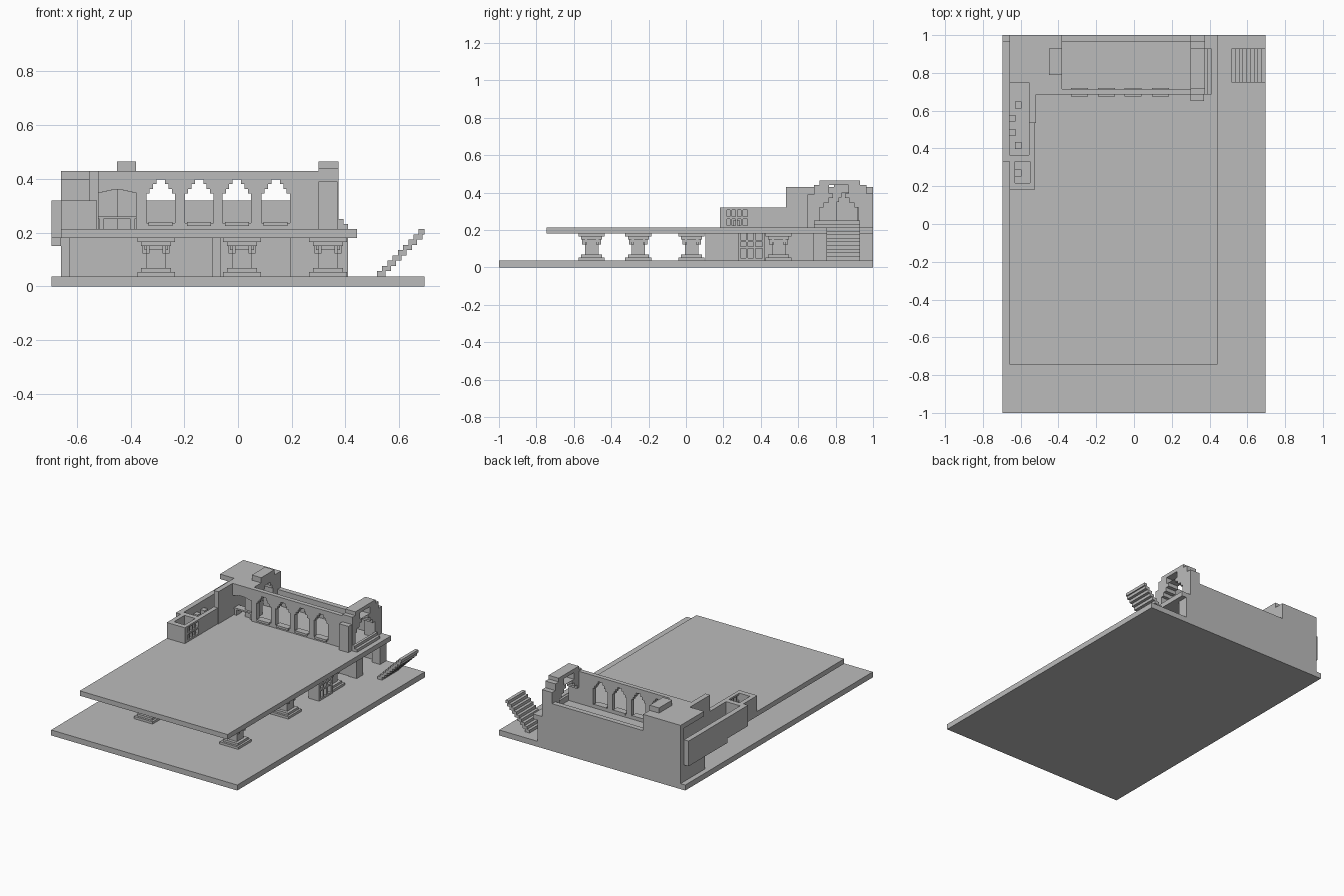
import bpy, bmesh
from mathutils import Matrix, Vector

cube = bpy.data.objects.get("Cube")
if cube:
    bpy.data.objects.remove(cube, do_unlink=True)

STONE = bpy.data.materials.new("grey_stone")
STONE.use_nodes = True
GREY = (0.5, 0.5, 0.5, 1)
STONE.diffuse_color = GREY
STONE.node_tree.nodes["Principled BSDF"].inputs["Base Color"].default_value = GREY

FLOOR, UNDER, DECK = 0.037, 0.18, 0.213   # ground top, deck underside, deck top
RAIL, WALL, CREST = 0.32, 0.43, 0.465     # parapet, upper wall and arch heights


def finish(bm, name):
    mesh = bpy.data.meshes.new(name)
    bm.to_mesh(mesh)
    bm.free()
    mesh.materials.append(STONE)
    ob = bpy.data.objects.new(name, mesh)
    bpy.context.collection.objects.link(ob)
    return ob


def boxes(name, *spans):
    """One object from boxes given as ((x0, x1), (y0, y1), (z0, z1))."""
    bm = bmesh.new()
    for span in spans:
        centre = Vector([(a + b) / 2 for a, b in span])
        size = Vector([b - a for a, b in span])
        bmesh.ops.create_cube(bm, size=1, matrix=Matrix.Translation(centre) @ Matrix.Diagonal(size.to_4d()))
    return finish(bm, name)


def stepped_wall(name, span, depth, bottom, top, openings, axis="x"):
    """Wall along an axis, with stepped arch openings (centre, half width, sill, spring, crown)."""
    spans = []

    def add(along, height):
        spans.append((along, depth, height) if axis == "x" else (depth, along, height))

    start = span[0]
    for mid, half, sill, spring, crown in openings:
        add((start, mid - half), (bottom, top))
        add((mid - half, mid + half), (crown, top))
        if sill > bottom:
            add((mid - half, mid + half), (bottom, sill))
        # corbelled steps closing the arch on both sides
        rise = (crown - spring) / 3
        for i in range(3):
            inner = half * (0.78 - 0.24 * i)
            level = (spring + i * rise, spring + (i + 1) * rise)
            add((mid - half, mid - inner), level)
            add((mid + inner, mid + half), level)
        start = mid + half
    add((start, span[1]), (bottom, top))
    return boxes(name, *spans)


# Ground slab and raised deck
boxes("ground_slab", ((-0.695, 0.695), (-1, 1), (0, FLOOR)))
boxes("deck", ((-0.66, 0.443), (-0.745, 1), (UNDER, DECK)))


# Square stepped columns under the deck
def column(x, y):
    spans = []
    tiers = [(0.07, FLOOR, 0.053), (0.056, 0.053, 0.068), (0.036, 0.068, 0.135),
             (0.044, 0.135, 0.15), (0.056, 0.15, 0.165), (0.07, 0.165, UNDER)]
    for half, low, high in tiers:
        spans.append(((x - half, x + half), (y - half, y + half), (low, high)))
    # small brackets beneath the capital
    for s in (-1, 1):
        for t in (-0.03, 0.03):
            a, b = sorted((s * 0.036, s * 0.05))
            spans.append(((x + a, x + b), (y + t - 0.006, y + t + 0.006), (0.122, 0.15)))
            spans.append(((x + t - 0.006, x + t + 0.006), (y + a, y + b), (0.122, 0.15)))
    boxes("column", *spans)


LEFT, MID, RIGHT = -0.305, 0.015, 0.335
for x, y in ((LEFT, -0.505), (RIGHT, -0.505), (MID, -0.255), (LEFT, 0.03), (RIGHT, 0.03), (RIGHT, 0.495)):
    column(x, y)

# Lower storey: back wall, short side wall, partitions and end piers
boxes("back_wall", ((-0.66, 0.37), (0.965, 1), (FLOOR, RAIL)))
boxes("lower_side_wall", ((-0.66, -0.625), (0.74, 0.965), (FLOOR, UNDER)))
boxes("lower_partition", ((-0.095, -0.065), (0.105, 0.965), (FLOOR, UNDER)))
boxes("lower_room_wall", ((0.195, 0.37), (0.685, 0.715), (FLOOR, UNDER)))
boxes("end_piers", ((0.35, 0.41), (0.68, 0.75), (FLOOR, UNDER)), ((0.35, 0.41), (0.93, 1), (FLOOR, UNDER)))

# Slatted shelf under the deck
shelf = [((0.33, 0.41), (0.28, 0.42), (z, z + 0.012)) for z in (FLOOR, 0.1, 0.135)]
shelf += [((0.33, 0.41), (y, y + 0.012), (FLOOR, UNDER)) for y in (0.28, 0.32, 0.36, 0.408)]
boxes("slatted_shelf", *shelf)

# Arcade with four stepped arches and their sills
ARCHES = (-0.288, -0.145, -0.004, 0.14)
stepped_wall("arcade_wall", (-0.52, 0.375), (0.685, 0.715), DECK, WALL,
             [(-0.45, 0.07, DECK, 0.35, 0.36)] + [(x, 0.053, 0.235, 0.345, 0.398) for x in ARCHES])
boxes("arcade_sills", *[((x - 0.045, x + 0.045), (0.675, 0.72), (0.225, 0.24)) for x in ARCHES])
boxes("doorway_bench", ((-0.52, -0.38), (0.7, 0.75), (0.25, 0.26)),
      *[((x, x + 0.015), (0.7, 0.75), (DECK, 0.25)) for x in (-0.515, -0.4)])

# End arches facing sideways, with raised crests
stepped_wall("right_end_arch", (0.685, 1), (0.30, 0.375), DECK, 0.395, [(0.818, 0.105, DECK, 0.32, 0.395)], "y").hide_render = False
boxes("right_arch_crest", ((0.30, 0.375), (0.715, 0.93), (0.44, CREST)),
      *[((0.30, 0.375), span, (0.395, WALL + 0.01)) for span in ((0.685, 0.765), (0.87, 0.965))])
boxes("right_buttress", ((0.30, 0.37), (0.65, 0.685), (DECK, 0.39)))
boxes("arch_steps", ((0.375, 0.392), (0.685, 0.93), (DECK, 0.25)), ((0.392, 0.41), (0.685, 0.93), (DECK, 0.232)))
stepped_wall("left_end_arch", (0.715, 0.965), (-0.45, -0.38), DECK, CREST - 0.035,
             [(0.86, 0.055, DECK, 0.35, 0.42)], "y")
boxes("left_arch_crest", ((-0.45, -0.38), (0.79, 0.93), (WALL, CREST)))

# Roofed corner room
boxes("corner_roof", ((-0.66, -0.38), (0.75, 1), (0.397, WALL)), ((-0.555, -0.38), (0.685, 0.75), (0.397, WALL)))
boxes("corner_wall", ((-0.555, -0.52), (0.535, 0.965), (DECK, WALL)))
boxes("corner_back_wall", ((-0.66, -0.38), (0.965, 1), (RAIL, 0.397)))

# Open side gallery with overhanging outer parapet
boxes("outer_parapet", ((-0.695, -0.66), (0.55, 0.965), (0.15, RAIL)), ((-0.695, -0.66), (0.33, 0.55), (UNDER, RAIL)))
boxes("inner_parapet", ((-0.555, -0.525), (0.36, 0.535), (DECK, RAIL)))
boxes("gallery_end", ((-0.66, -0.525), (0.183, 0.218), (DECK, RAIL)), ((-0.66, -0.63), (0.218, 0.36), (DECK, RAIL)),
      ((-0.66, -0.525), (0.33, 0.365), (DECK, RAIL)))
lattice = [((-0.545, -0.53), (y, y + 0.01), (DECK, RAIL)) for y in (0.235, 0.265, 0.295)]
lattice += [((-0.55, -0.525), (0.218, 0.33), (z, z + 0.012)) for z in (DECK, 0.26, 0.308)]
boxes("gallery_lattice", *lattice)

# Stools and wall seats in the gallery
boxes("gallery_stools", *[((-0.63, -0.596), (y - 0.018, y + 0.018), (DECK, 0.25)) for y in (0.27, 0.415, 0.63)])
boxes("wall_seats", *[((-0.66, -0.628), (y - 0.018, y + 0.018), (DECK, 0.27)) for y in (0.485, 0.56)])

# Free-standing outer staircase
STEP = 0.0195
boxes("outer_stairs", *[((0.517 + i * STEP, min(0.695, 0.55 + i * STEP)), (0.75, 0.93),
                         (FLOOR + i * STEP, FLOOR + (i + 1) * STEP)) for i in range(9)])
